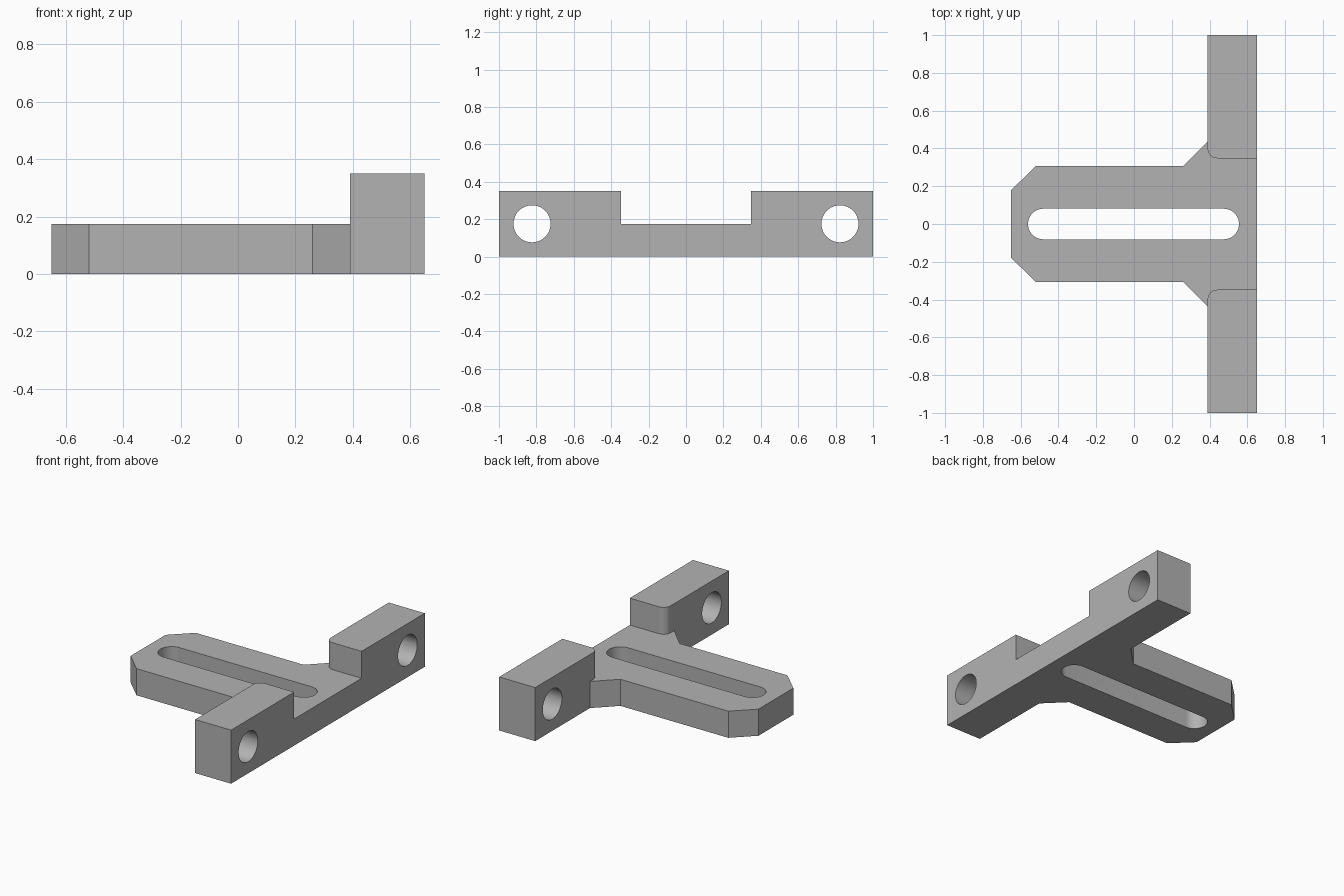
import bpy, bmesh, math
from mathutils import Vector

if "Cube" in bpy.data.objects:
    bpy.data.objects.remove(bpy.data.objects["Cube"], do_unlink=True)

PLATE_H, EAR_H = 0.174, 0.35
BAR_X0, BAR_X1 = 0.39, 0.65

grey = bpy.data.materials.new("plain grey")
grey.use_nodes = True
grey.diffuse_color = (0.45, 0.45, 0.45, 1)
grey.node_tree.nodes["Principled BSDF"].inputs["Base Color"].default_value = (0.45, 0.45, 0.45, 1)


def arc(cx, cy, r, start, end, steps):
    angles = [math.radians(start + (end - start) * i / steps) for i in range(steps + 1)]
    return [(cx + r * math.cos(a), cy + r * math.sin(a)) for a in angles]


def prism(name, outline, origin, axis):
    """Extrude a closed outline along an axis; x profiles are given in y, z."""
    bm = bmesh.new()
    place = (lambda p: (origin, *p)) if axis.x else (lambda p: (*p, origin))
    face = bm.faces.new([bm.verts.new(place(p)) for p in outline])
    moved = bmesh.ops.extrude_face_region(bm, geom=[face])["geom"]
    bmesh.ops.translate(bm, vec=axis, verts=[v for v in moved if isinstance(v, bmesh.types.BMVert)])
    bmesh.ops.recalc_face_normals(bm, faces=bm.faces)
    mesh = bpy.data.meshes.new(name)
    bm.to_mesh(mesh)
    bm.free()
    mesh.materials.append(grey)
    obj = bpy.data.objects.new(name, mesh)
    bpy.context.collection.objects.link(obj)
    return obj


def combine(target, tool, operation):
    tool.hide_render = True
    bpy.context.view_layer.objects.active = target
    mod = target.modifiers.new(operation.lower(), 'BOOLEAN')
    mod.operation, mod.solver, mod.object = operation, 'EXACT', tool
    bpy.ops.object.modifier_apply(modifier=mod.name)
    bpy.data.objects.remove(tool, do_unlink=True)


# T-shaped plate with chamfered tip and gussets
half = [(-0.65, 0.18), (-0.52, 0.306), (0.26, 0.306), (BAR_X0, 0.435), (BAR_X0, 1), (BAR_X1, 1)]
outline = half + [(x, -y) for x, y in reversed(half)]
bracket = prism("slotted_bracket", outline, 0, Vector((0, 0, PLATE_H)))

# Raised ears with one rounded inner corner, and their bolt holes
for side in (1, -1):
    ear = [(BAR_X1, 1), (BAR_X0, 1)] + arc(BAR_X0 + 0.05, 0.398, 0.05, 180, 270, 10) + [(BAR_X1, 0.348)]
    combine(bracket, prism("ear", [(x, side * y) for x, y in ear], 0, Vector((0, 0, EAR_H))), 'UNION')
    hole = arc(side * 0.823, EAR_H / 2, 0.099, 0, 360, 48)[:-1]
    combine(bracket, prism("bolt_hole", hole, 0.2, Vector((0.8, 0, 0))), 'DIFFERENCE')

# Long adjusting slot
slot = arc(0.475, 0, 0.081, -90, 90, 20) + arc(-0.48, 0, 0.081, 90, 270, 20)
combine(bracket, prism("slot", slot, -0.2, Vector((0, 0, 0.8))), 'DIFFERENCE')

bpy.ops.object.select_all(action='DESELECT')
bracket.select_set(True)
bpy.context.view_layer.objects.active = bracket
bpy.ops.object.shade_smooth_by_angle(angle=math.radians(30))
